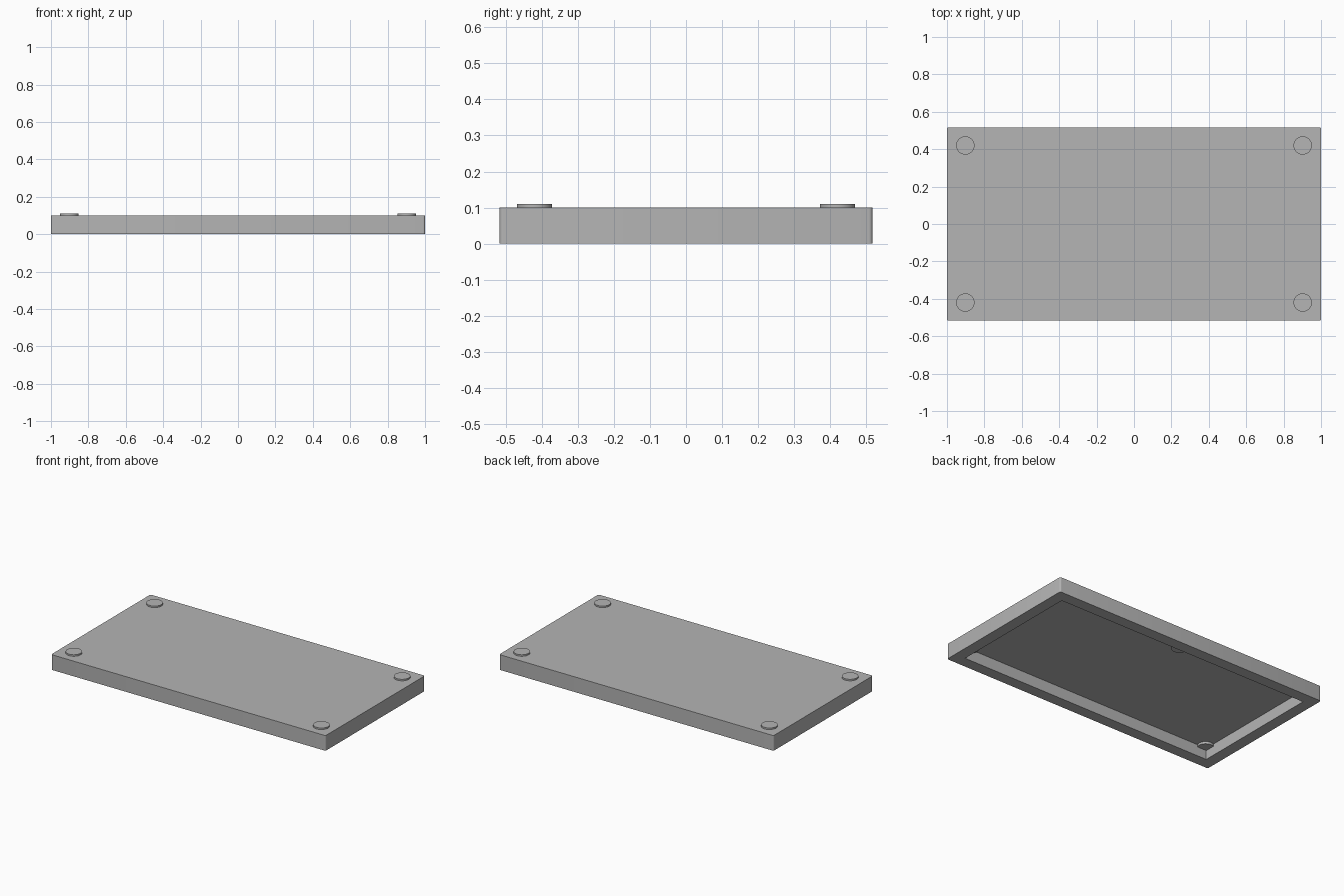
import bpy
import bmesh
from mathutils import Matrix

if "Cube" in bpy.data.objects:
    bpy.data.objects.remove(bpy.data.objects["Cube"])

# Overall sizes
LENGTH, WIDTH, HEIGHT = 2.0, 1.034, 0.10
RIM, CAVITY = 0.075, 0.075
STUD_RADIUS, STUD_X, STUD_Y = 0.049, 0.902, 0.42

grey = bpy.data.materials.new("plain grey")
grey.use_nodes = True
grey.diffuse_color = (0.46, 0.46, 0.46, 1)
grey.node_tree.nodes["Principled BSDF"].inputs["Base Color"].default_value = grey.diffuse_color


def finish(name, bm):
    mesh = bpy.data.meshes.new(name)
    bm.to_mesh(mesh)
    bm.free()
    obj = bpy.data.objects.new(name, mesh)
    bpy.context.collection.objects.link(obj)
    mesh.materials.append(grey)
    return obj


def smooth_sides(obj):
    bpy.ops.object.select_all(action='DESELECT')
    obj.select_set(True)
    bpy.context.view_layer.objects.active = obj
    bpy.ops.object.shade_smooth_by_angle()


# Shallow lid: rounded upright corners, then a cavity pushed up from below
bm = bmesh.new()
bmesh.ops.create_cube(bm, size=1, matrix=Matrix.Translation((0, 0, HEIGHT / 2))
                      @ Matrix.Diagonal((LENGTH, WIDTH, HEIGHT, 1)))
upright = [e for e in bm.edges if abs(e.verts[0].co.z - e.verts[1].co.z) > 0.01]
bmesh.ops.bevel(bm, geom=upright, offset=0.01, segments=4, affect='EDGES', profile=0.5)
bm.normal_update()
bottom = min(bm.faces, key=lambda f: f.normal.z)
bmesh.ops.inset_region(bm, faces=[bottom], thickness=RIM, use_even_offset=True)
# Square up the inner opening so the rim keeps an even width
for v in bottom.verts:
    v.co.x = (LENGTH / 2 - RIM) * (1 if v.co.x > 0 else -1)
    v.co.y = (WIDTH / 2 - RIM) * (1 if v.co.y > 0 else -1)
bmesh.ops.remove_doubles(bm, verts=list(bottom.verts), dist=0.0001)
bm.normal_update()
bottom = min((f for f in bm.faces if f.normal.z < -0.9), key=lambda f: f.calc_center_median().length)
roof = bmesh.ops.extrude_face_region(bm, geom=[bottom])["geom"]
bmesh.ops.translate(bm, vec=(0, 0, CAVITY), verts=[g for g in roof if isinstance(g, bmesh.types.BMVert)])
if bottom.is_valid:
    bmesh.ops.delete(bm, geom=[bottom], context='FACES_ONLY')
bmesh.ops.recalc_face_normals(bm, faces=bm.faces)
smooth_sides(finish("lid", bm))


# Round studs through the plate, and one longer post inside the rear wall
def stud(name, x, y, low, high):
    bm = bmesh.new()
    bmesh.ops.create_cone(bm, cap_ends=True, segments=48, radius1=STUD_RADIUS, radius2=STUD_RADIUS,
                          depth=high - low, matrix=Matrix.Translation((x, y, (low + high) / 2)))
    smooth_sides(finish(name, bm))


for side, sx in (("left", 1), ("right", -1)):
    for end, sy in (("front", -1), ("back", 1)):
        stud(f"{end}_{side}_stud", sx * STUD_X, sy * STUD_Y, 0.06, 0.11)
stud("inner_post", 0, 0.415, 0.03, 0.08)
